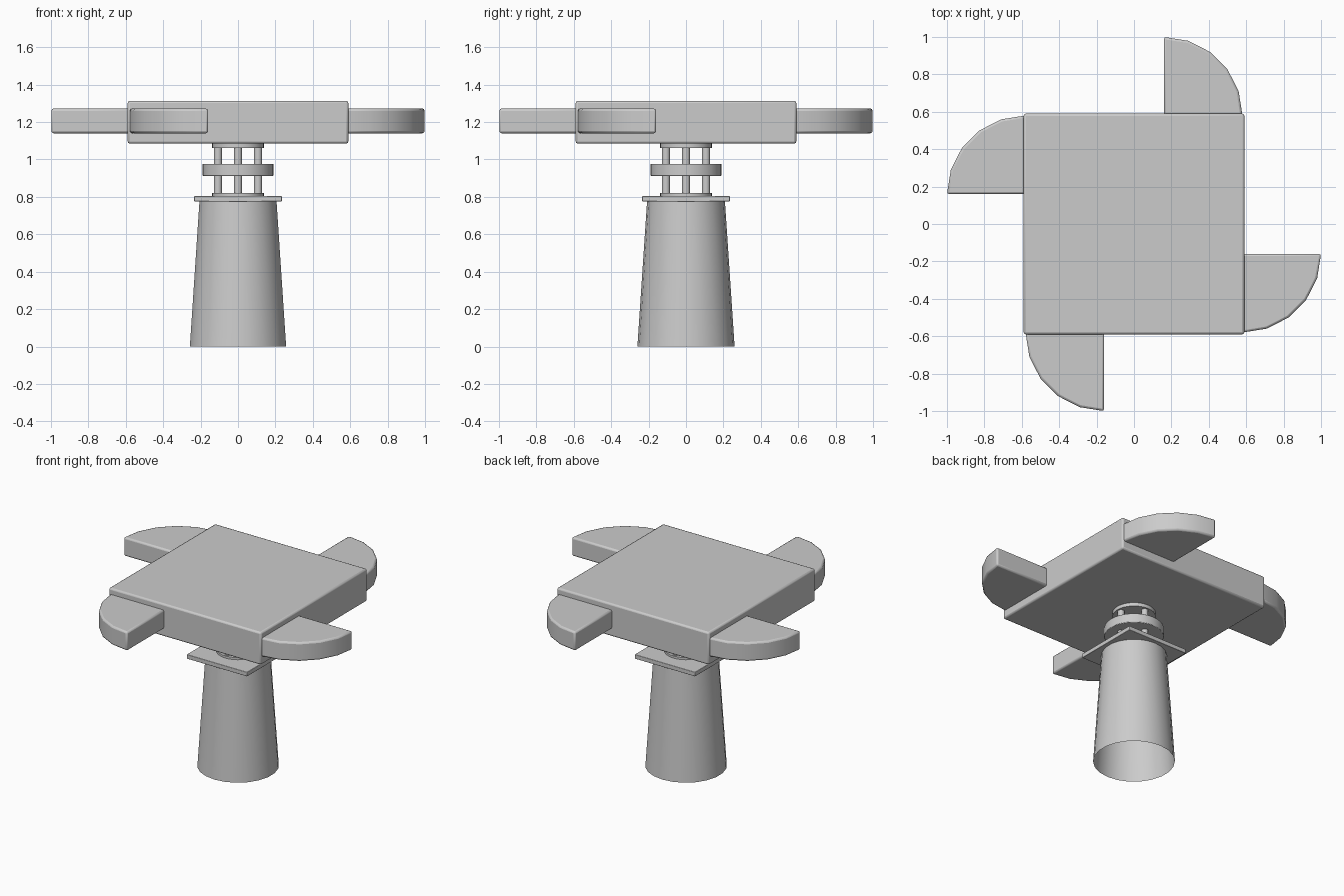
import bpy, math

if "Cube" in bpy.data.objects:
    bpy.data.objects.remove(bpy.data.objects["Cube"])


def finish(ob, name, bevel=0.0, segs=2):
    ob.name = name
    if bevel:
        m = ob.modifiers.new("bevel", 'BEVEL')
        m.width, m.segments, m.limit_method = bevel, segs, 'ANGLE'
        m.angle_limit = math.radians(40)
    bpy.ops.object.select_all(action='DESELECT')
    ob.select_set(True)
    bpy.context.view_layer.objects.active = ob
    bpy.ops.object.shade_smooth_by_angle(angle=math.radians(35))
    return ob


def box(name, half, z0, z1, bevel):
    bpy.ops.mesh.primitive_cube_add(size=1, location=(0, 0, (z0 + z1) / 2))
    ob = bpy.context.object
    ob.scale = (2 * half, 2 * half, z1 - z0)
    bpy.ops.object.transform_apply(location=False, rotation=False, scale=True)
    return finish(ob, name, bevel)


def drum(name, r0, r1, z0, z1, x=0, y=0, n=32, fill='NGON', bevel=0.0):
    bpy.ops.mesh.primitive_cone_add(vertices=n, radius1=r0, radius2=r1, depth=z1 - z0,
                                    end_fill_type=fill, location=(x, y, (z0 + z1) / 2))
    return finish(bpy.context.object, name, bevel)


# Open tapered pedestal with square cap plate
drum("pedestal", 0.26, 0.208, 0, 0.78, n=22, fill='NOTHING')
box("cap_plate", 0.234, 0.775, 0.805, 0.003)

# Bearing: two flanges, a middle collar and four posts
drum("lower_flange", 0.138, 0.138, 0.80, 0.82)
drum("collar", 0.19, 0.19, 0.912, 0.977, bevel=0.004)
drum("upper_flange", 0.138, 0.138, 1.06, 1.09)
for i in range(4):
    a = i * math.pi / 2
    drum(f"post_{i + 1}", 0.022, 0.022, 0.81, 1.07, 0.107 * math.cos(a), 0.107 * math.sin(a), n=12)

# Square table slab
box("slab", 0.59, 1.085, 1.313, 0.012)

# Four quarter-round wings arranged as a pinwheel
cx, cy, r, z0, z1 = 0.16, 0.58, 0.42, 1.14, 1.272
outline = [(cx, cy)] + [(cx + r * math.cos(k * math.pi / 10), cy + r * math.sin(k * math.pi / 10))
                        for k in range(6)]
n = len(outline)
verts = [(x, y, z) for z in (z0, z1) for x, y in outline]
faces = [list(range(n))[::-1], list(range(n, 2 * n))]
faces += [(i, (i + 1) % n, n + (i + 1) % n, n + i) for i in range(n)]
for i in range(4):
    me = bpy.data.meshes.new("wing")
    me.from_pydata(verts, [], faces)
    ob = bpy.data.objects.new("wing", me)
    bpy.context.collection.objects.link(ob)
    ob.rotation_euler.z = i * math.pi / 2
    finish(ob, f"wing_{i + 1}", 0.012)
